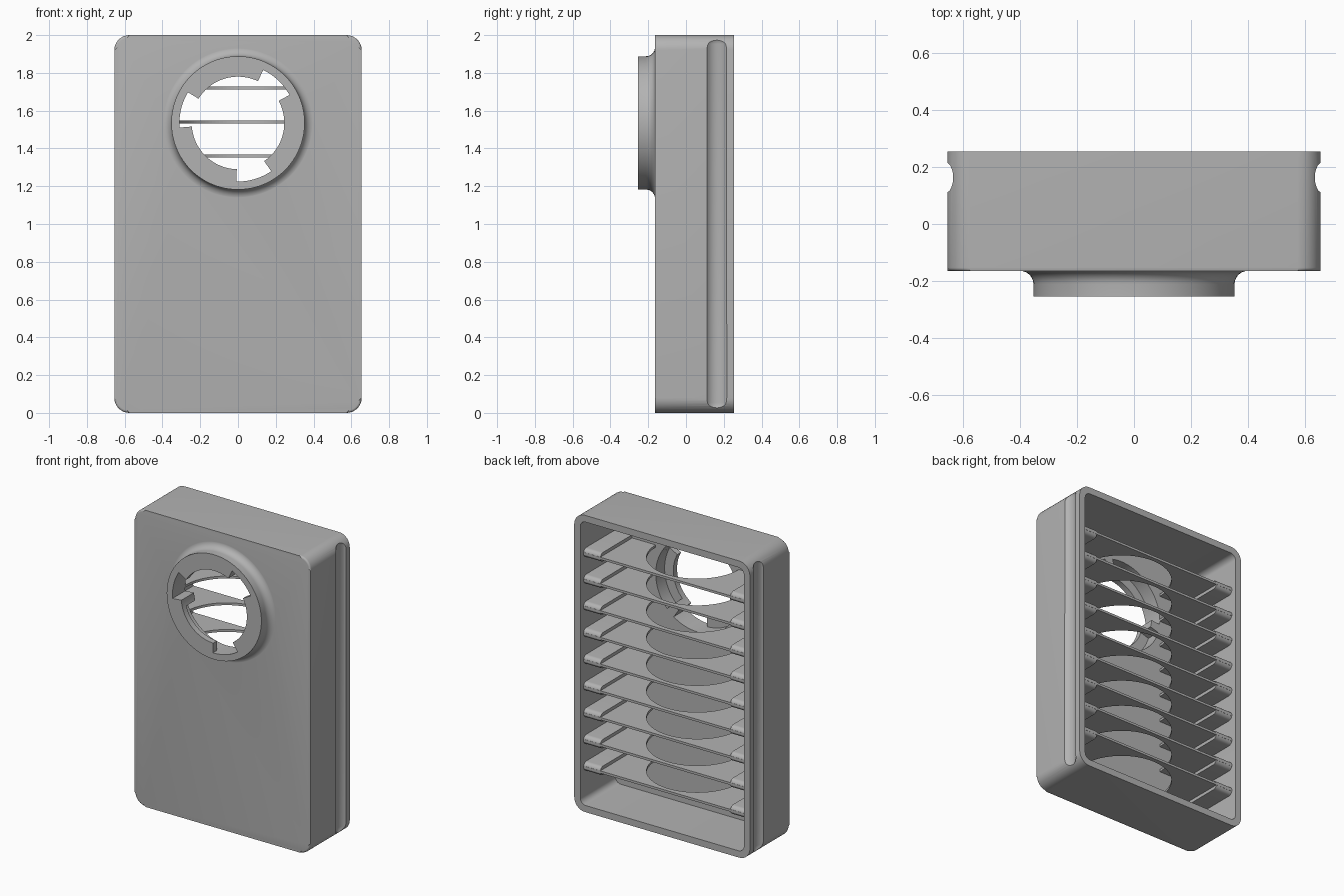
import bpy
import bmesh
from math import sin, cos, radians, pi
from mathutils import Vector, Matrix

if "Cube" in bpy.data.objects:
    bpy.data.objects.remove(bpy.data.objects["Cube"])

grey = bpy.data.materials.new("plain_grey")
grey.use_nodes = True
GREY = (0.45, 0.45, 0.45, 1)
grey.diffuse_color = GREY
grey.node_tree.nodes["Principled BSDF"].inputs["Base Color"].default_value = GREY

# Main sizes
HALF_W, FRONT, BACK, TOP = 0.655, -0.165, 0.255, 2.0
WALL = 0.045
INNER = FRONT + WALL
HOLE_Z = 1.535
LIP_R, SOCKET_R, RING_R = 0.245, 0.31, 0.353

# Outline planes: (u, v) drawn in a plane, w is the extrusion direction
def facing(u, v, w): return Vector((u, w, v))
def flat(u, v, w): return Vector((u, v, w))
def sideways(u, v, w): return Vector((w, u, v))


def finish(name, bm):
    bmesh.ops.recalc_face_normals(bm, faces=bm.faces)
    mesh = bpy.data.meshes.new(name)
    bm.to_mesh(mesh)
    bm.free()
    mesh.materials.append(grey)
    obj = bpy.data.objects.new(name, mesh)
    bpy.context.collection.objects.link(obj)
    return obj


def prism(name, outline, lo, hi, plane, front_round=0):
    bm = bmesh.new()
    a = [bm.verts.new(plane(u, v, lo)) for u, v in outline]
    b = [bm.verts.new(plane(u, v, hi)) for u, v in outline]
    first = bm.faces.new(a)
    bm.faces.new(b)
    for i in range(len(a)):
        j = (i + 1) % len(a)
        bm.faces.new((a[i], a[j], b[j], b[i]))
    if front_round:
        bmesh.ops.bevel(bm, geom=list(first.edges), offset=front_round,
                        segments=4, profile=0.5, affect='EDGES')
    return finish(name, bm)


def arc(cx, cy, r, a0, a1, n):
    return [(cx + r * cos(radians(a0 + (a1 - a0) * i / n)),
             cy + r * sin(radians(a0 + (a1 - a0) * i / n))) for i in range(n + 1)]


def rounded_rect(half_w, z0, z1, r):
    pts = []
    for k, (sx, z) in enumerate(((1, z1 - r), (-1, z1 - r), (-1, z0 + r), (1, z0 + r))):
        pts += arc(sx * (half_w - r), z, r, 90 * k, 90 * k + 90, 8)
    return pts


def lathe(name, profile, steps=96):
    # Spin a (radius, y) profile around the opening's axis
    bm = bmesh.new()
    rings = [[bm.verts.new((r * cos(2 * pi * i / steps), y, HOLE_Z + r * sin(2 * pi * i / steps)))
              for i in range(steps)] for r, y in profile]
    for p, q in zip(rings, rings[1:]):
        for i in range(steps):
            j = (i + 1) % steps
            bm.faces.new((p[i], p[j], q[j], q[i]))
    bm.faces.new(rings[0])
    bm.faces.new(rings[-1])
    return finish(name, bm)


def sector(a0, a1, y0, y1):
    outline = arc(0, HOLE_Z, SOCKET_R, a0, a1, 24) + arc(0, HOLE_Z, 0.15, a1, a0, 24)
    return prism("socket_cutter", outline, y0, y1, facing)


def combine(target, tool, operation):
    mod = target.modifiers.new(operation, 'BOOLEAN')
    mod.operation, mod.solver, mod.object = operation, 'EXACT', tool
    bpy.context.view_layer.objects.active = target
    bpy.ops.object.modifier_apply(modifier=mod.name)
    bpy.data.objects.remove(tool)


def smooth(obj):
    bpy.ops.object.select_all(action='DESELECT')
    obj.select_set(True)
    bpy.context.view_layer.objects.active = obj
    bpy.ops.object.shade_smooth_by_angle(angle=radians(30))


# Case: rounded box with the filleted mounting ring, hollowed from the back
case = prism("case", rounded_rect(HALF_W, 0, TOP, 0.08), FRONT, BACK, facing, 0.012)
fillet = arc(0.4, FRONT - 0.0465, 0.047, 180, 90, 8)
combine(case, lathe("ring", [(RING_R, -0.255)] + fillet + [(0.4, FRONT + 0.02)]), 'UNION')
combine(case, prism("cavity", rounded_rect(HALF_W - WALL, WALL, TOP - WALL, 0.04),
                    INNER, BACK + 0.1, facing), 'DIFFERENCE')
combine(case, lathe("opening", [(LIP_R, -0.4), (LIP_R, 0)]), 'DIFFERENCE')

# Twist-lock socket: three notches, each followed by a stop and a groove behind the lip
for start in (28.5, 148.5, 268.5):
    combine(case, sector(start, start + 36, -0.4, 0), 'DIFFERENCE')
    combine(case, sector(start + 48, start + 121, -0.215, 0), 'DIFFERENCE')

# Round-ended finger grooves along both sides
for side in (-1, 1):
    bm = bmesh.new()
    bmesh.ops.create_uvsphere(bm, u_segments=48, v_segments=24, radius=0.0655)
    for v in bm.verts:
        v.co.z += 0.945 if v.co.z > 0 else -0.945
    bmesh.ops.translate(bm, verts=bm.verts, vec=(side * 0.6935, 0.163, 1))
    combine(case, finish("groove_cutter", bm), 'DIFFERENCE')
smooth(case)

# Shelves: thin plates scooped at the front, held by round-nosed rails
scoop = arc(0, INNER, SOCKET_R, 180, 0, 48)
plate = [(-SOCKET_R, -0.13)] + scoop + [(SOCKET_R, -0.13), (0.615, -0.13), (0.615, 0.22),
                                        (-0.615, 0.22), (-0.615, -0.13)]
for k in range(9):
    z = 0.28 + 0.18 * k
    prism(f"shelf_{k + 1}", plate, z - 0.008, z + 0.008, flat)
    nose = arc(0.19, z, 0.03, -90, 90, 12) + [(-0.13, z + 0.03), (-0.13, z - 0.03)]
    for label, lo, hi in (("left", 0.485, 0.615), ("right", -0.615, -0.485)):
        smooth(prism(f"{label}_rail_{k + 1}", nose, lo, hi, sideways))
